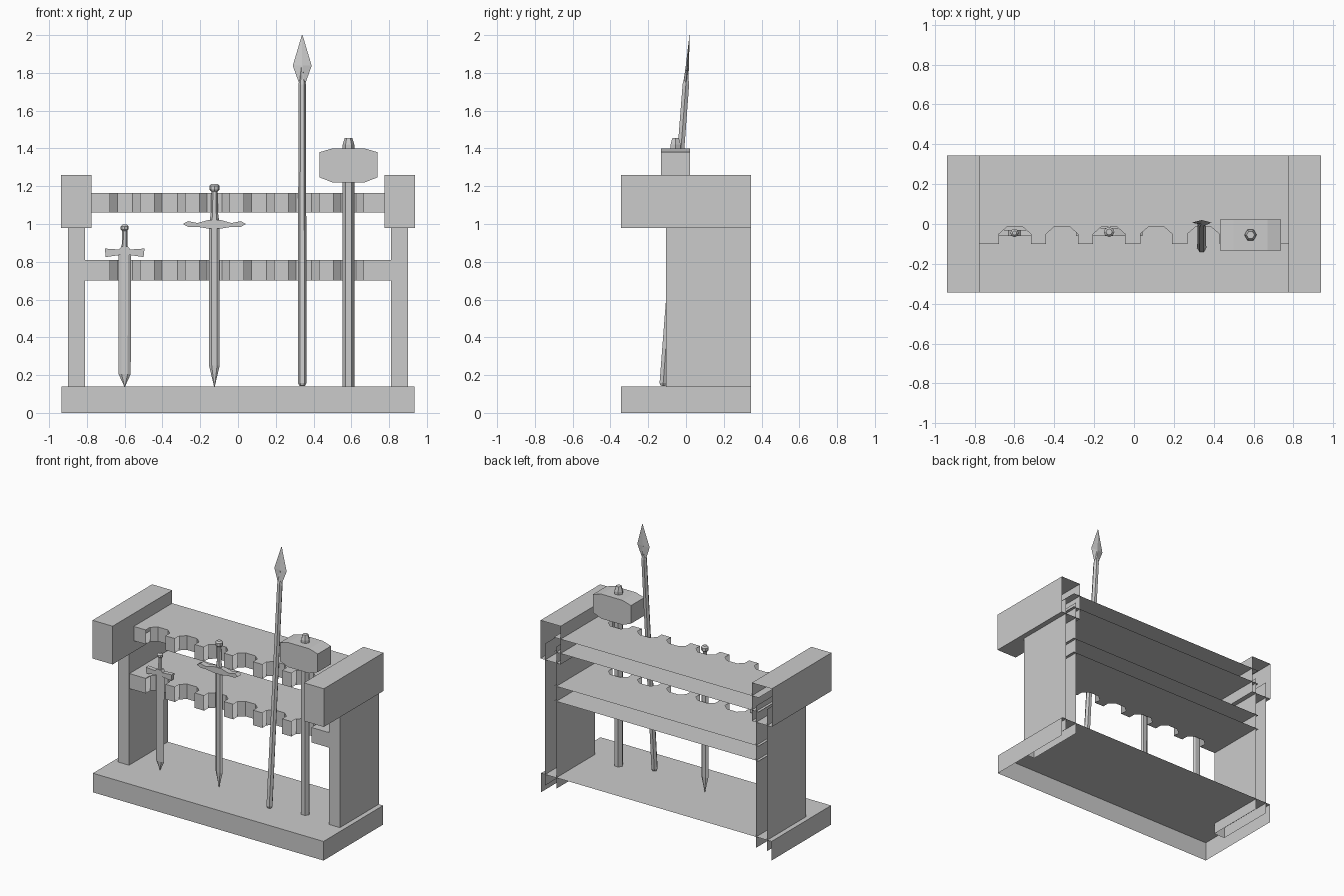
import bpy, bmesh, math
from mathutils import Vector, Matrix

if "Cube" in bpy.data.objects:
    bpy.data.objects.remove(bpy.data.objects["Cube"])

grey = bpy.data.materials.new("plain grey")
grey.diffuse_color = (0.6, 0.6, 0.6, 1)
grey.use_nodes = True
grey.node_tree.nodes["Principled BSDF"].inputs["Base Color"].default_value = grey.diffuse_color


def finish(name, bm, drop=()):
    """Make an object; drop lists directions whose faces are left open."""
    bmesh.ops.recalc_face_normals(bm, faces=bm.faces[:])
    bm.normal_update()
    gone = [f for f in bm.faces if any(f.normal.dot(Vector(d)) > 0.99 for d in drop)]
    bmesh.ops.delete(bm, geom=gone, context='FACES')
    me = bpy.data.meshes.new(name)
    bm.to_mesh(me)
    bm.free()
    me.materials.append(grey)
    ob = bpy.data.objects.new(name, me)
    bpy.context.collection.objects.link(ob)
    return ob


def prism(name, pts, lo, hi, axis='z', drop=()):
    """Extrude an outline: along z (points are x,y) or along y (points are x,z)."""
    bm = bmesh.new()
    put = (lambda p, t: (p[0], p[1], t)) if axis == 'z' else (lambda p, t: (p[0], t, p[1]))
    a = [bm.verts.new(put(p, lo)) for p in pts]
    b = [bm.verts.new(put(p, hi)) for p in pts]
    n = len(pts)
    bm.faces.new(a)
    bm.faces.new(b)
    for i in range(n):
        j = (i + 1) % n
        bm.faces.new((a[i], a[j], b[j], b[i]))
    return finish(name, bm, drop)


def box(name, x0, x1, y0, y1, z0, z1, drop=()):
    return prism(name, [(x0, y0), (x1, y0), (x1, y1), (x0, y1)], z0, z1, 'z', drop)


def loft(name, rings, sides=6, at=(0, 0, 0), turn=0.0):
    """Upright bar from (z, half width, half depth) rings."""
    bm = bmesh.new()
    prev = None
    for z, rx, ry in rings:
        ring = [bm.verts.new((rx * math.cos(turn + i * math.tau / sides),
                              ry * math.sin(turn + i * math.tau / sides), z))
                for i in range(sides)]
        if prev:
            for i in range(sides):
                j = (i + 1) % sides
                bm.faces.new((prev[i], prev[j], ring[j], ring[i]))
        else:
            bm.faces.new(ring)
        prev = ring
    bm.faces.new(prev)
    ob = finish(name, bm)
    ob.location = at
    return ob


BACK, DOWN, UP = (0, 1, 0), (0, 0, -1), (0, 0, 1)
LEFT, RIGHT = (-1, 0, 0), (1, 0, 0)

# Rack: all timbers are open at the back
box("base", -0.935, 0.935, -0.345, 0.345, 0, 0.14, (BACK, DOWN))
for side, s in (("left", -1), ("right", 1)):
    x = sorted((s * 0.81, s * 0.90))
    box(side + "_post", x[0], x[1], -0.105, 0.345, 0.06, 1.1, (BACK, DOWN, UP))
    x = sorted((s * 0.775, s * 0.938))
    box(side + "_cap", x[0], x[1], -0.345, 0.345, 0.98, 1.26, (BACK,))

# Notched shelves
edge = [(-0.83, -0.1)]
for k in range(6):
    c = -0.598 + k * 0.2365
    edge += [(c + dx, y) for dx, y in ((-0.08, -0.1), (-0.08, -0.05), (-0.04, -0.015),
                                       (0.04, -0.015), (0.08, -0.05), (0.08, -0.1))]
edge += [(0.83, -0.1), (0.83, 0.345), (-0.83, 0.345)]
for name, z0, z1 in (("lower_shelf", 0.70, 0.81), ("upper_shelf", 1.06, 1.165)):
    prism(name, edge, z0, z1, 'z', (BACK, LEFT, RIGHT))

# Short sword
sx, sy = -0.6, -0.045
loft("short_sword_blade", [(0.14, 0.002, 0.003), (0.205, 0.032, 0.012), (0.84, 0.034, 0.014)],
     at=(sx, sy, 0))
half = [(0.03, 0.835), (0.10, 0.825), (0.105, 0.87), (0.03, 0.865), (0.018, 0.88)]
prism("short_sword_guard", [(sx + x, z) for x, z in half]
      + [(sx - x, z) for x, z in reversed(half)], sy - 0.016, sy + 0.016, 'y')
loft("short_sword_grip", [(0.86, 0.016, 0.014), (0.97, 0.014, 0.012)], at=(sx, sy, 0))
loft("short_sword_pommel", [(0.963, 0.012, 0.012), (0.972, 0.021, 0.021),
                            (0.986, 0.021, 0.021), (0.997, 0.011, 0.011)], 8, (sx, sy, 0))

# Long sword
lx, ly = -0.125, -0.04
loft("long_sword_blade", [(0.14, 0.002, 0.003), (0.25, 0.028, 0.012), (1.0, 0.028, 0.014)],
     at=(lx, ly, 0))
half = [(0.03, 0.975), (0.09, 0.985), (0.14, 0.985), (0.167, 1.0),
        (0.14, 1.015), (0.09, 1.005), (0.03, 1.022)]
prism("long_sword_guard", [(lx + x, z) for x, z in half]
      + [(lx - x, z) for x, z in reversed(half)], ly - 0.02, ly + 0.02, 'y')
loft("long_sword_grip", [(1.01, 0.026, 0.018), (1.06, 0.019, 0.016), (1.18, 0.016, 0.014)],
     at=(lx, ly, 0))
loft("long_sword_pommel", [(1.172, 0.018, 0.018), (1.182, 0.027, 0.025),
                           (1.202, 0.027, 0.025), (1.213, 0.015, 0.015)], 8, (lx, ly, 0))

# Spear, leaning back
lean = -math.atan(0.076)
for ob in (
    loft("spear_shaft", [(0, 0.015, 0.015), (0.015, 0.023, 0.022), (1.60, 0.020, 0.020),
                         (1.63, 0.014, 0.014), (1.70, 0.007, 0.009)]),
    loft("spear_head", [(1.61, 0.018, 0.014), (1.70, 0.05, 0.008), (1.862, 0.002, 0.001)], 4),
):
    ob.rotation_euler = (lean, 0, 0)
    ob.location = (0.34, -0.122, 0.143)

# Hammer
hx, hy = 0.585, -0.055
loft("hammer_shaft", [(0.14, 0.031, 0.031), (1.42, 0.031, 0.031), (1.455, 0.02, 0.02)],
     at=(hx, hy, 0))
half = [(0.085, 1.22), (0.154, 1.247), (0.154, 1.38), (0.085, 1.40)]
prism("hammer_head", [(hx + x, z) for x, z in half]
      + [(hx - x, z) for x, z in reversed(half)], hy - 0.077, hy + 0.077, 'y')
